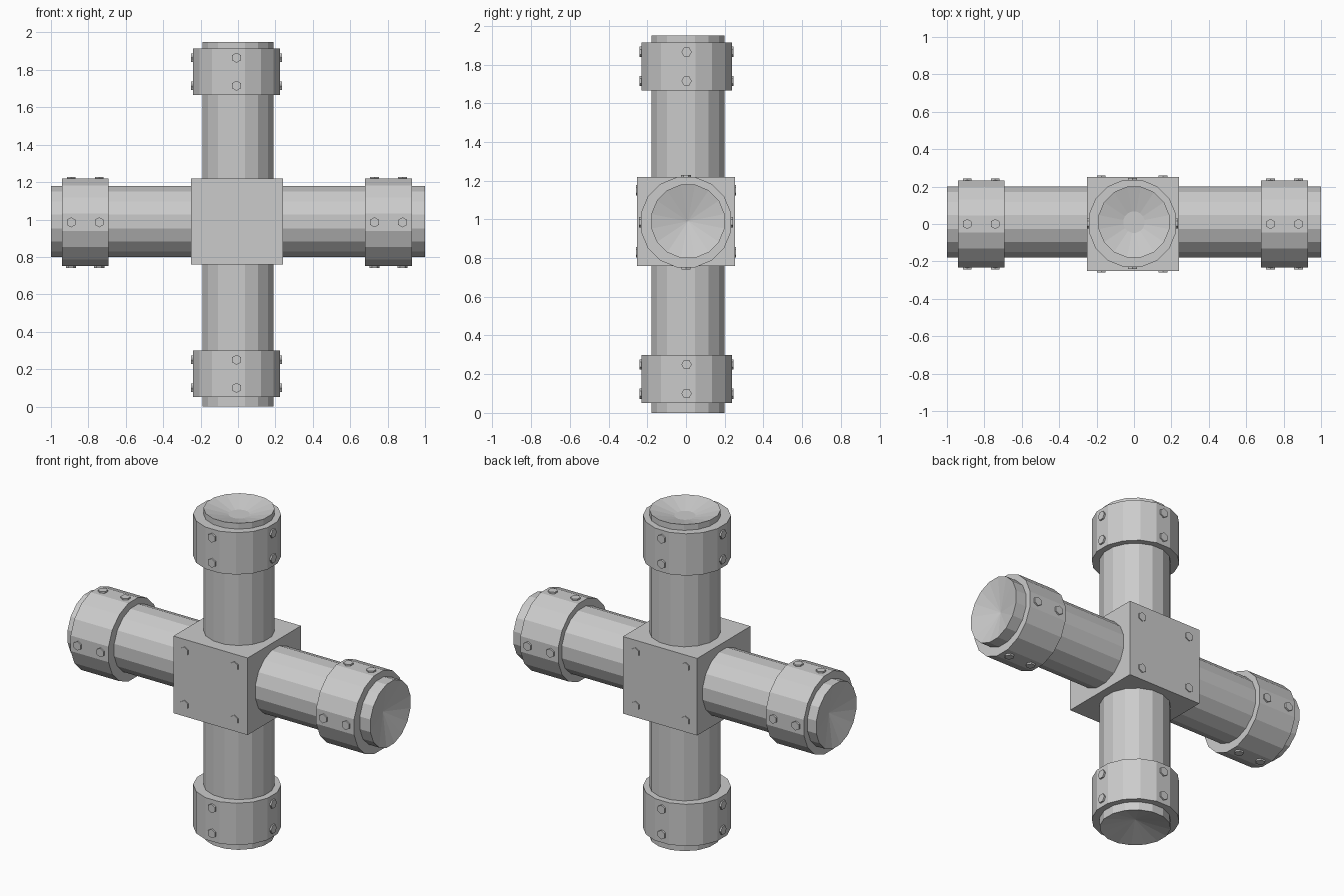
import bpy, bmesh, math
from mathutils import Vector, Matrix

if "Cube" in bpy.data.objects:
    bpy.data.objects.remove(bpy.data.objects["Cube"])

C = Vector((-0.005, 0.005, 0.985))   # centre of the joint


def make(name, bm):
    bmesh.ops.recalc_face_normals(bm, faces=bm.faces)
    me = bpy.data.meshes.new(name)
    bm.to_mesh(me)
    bm.free()
    ob = bpy.data.objects.new(name, me)
    bpy.context.collection.objects.link(ob)
    return ob


def lathe(name, profile, origin, axis, sides=16):
    """Spin (radius, height) points around an axis; radius 0 makes a pole."""
    bm = bmesh.new()
    rings = []
    for r, h in profile:
        if r == 0:
            rings.append([bm.verts.new((0, 0, h))] * sides)
        else:
            rings.append([bm.verts.new((r * math.cos(a), r * math.sin(a), h))
                          for a in (2 * math.pi * (i + 0.5) / sides for i in range(sides))])
    for lo, hi in zip(rings, rings[1:]):
        for i in range(sides):
            j = (i + 1) % sides
            bm.faces.new(list(dict.fromkeys((lo[i], lo[j], hi[j], hi[i]))))
    rot = Vector((0, 0, 1)).rotation_difference(Vector(axis)).to_matrix().to_4x4()
    bm.transform(Matrix.Translation(origin) @ rot)
    return make(name, bm)


def bolt(name, pos, axis):
    # hexagonal head, base sunk into the surface
    return lathe(name, [(0, -0.02), (0.027, -0.02), (0.027, 0), (0, 0)], pos, axis, 6)


# pipes with shallow dished ends
def pipe(name, origin, axis, a, b):
    r, dish = 0.193, 0.05
    lathe(name, [(0, a + dish), (r, a), (r, b), (0, b - dish)], origin, axis)


X, Y, Z = Vector((1, 0, 0)), Vector((0, 1, 0)), Vector((0, 0, 1))
pipe("horizontal_pipe", Vector((0, 0.01, 0.99)), X, -1.0, 1.0)
pipe("vertical_pipe", Vector((0, 0.01, 0)), Z, 0.0, 1.95)


# clamp collars with two bolts on each of four sides
def collar(name, centre, axis, others):
    lathe(name, [(0, -0.125), (0.238, -0.125), (0.238, 0.125), (0, 0.125)], centre, axis)
    n = 0
    for d in others:
        for s in (-1, 1):
            for t in (-0.075, 0.075):
                n += 1
                bolt(f"{name}_bolt_{n}", centre + axis * t + d * s * 0.243, d * s)


collar("left_collar", Vector((-0.817, 0.0, C.z)), X, (Y, Z))
collar("right_collar", Vector((0.805, 0.0, C.z)), X, (Y, Z))
collar("top_collar", Vector((-0.008, 0.003, 1.79)), Z, (X, Y))
collar("bottom_collar", Vector((-0.008, 0.003, 0.175)), Z, (X, Y))

# central block
bm = bmesh.new()
bmesh.ops.create_cube(bm, size=1)
bm.transform(Matrix.Translation((-0.005, 0, 0.99)) @ Matrix.Diagonal((0.49, 0.504, 0.46, 1)))
make("centre_block", bm)

# block bolts near the corners of front and back faces
for side, label in ((-1, "front"), (1, "back")):
    for i, x in enumerate((-0.175, 0.155)):
        for j, z in enumerate((0.83, 1.15)):
            bolt(f"block_{label}_bolt_{i}{j}", Vector((x, side * 0.258, z)), Y * side)
